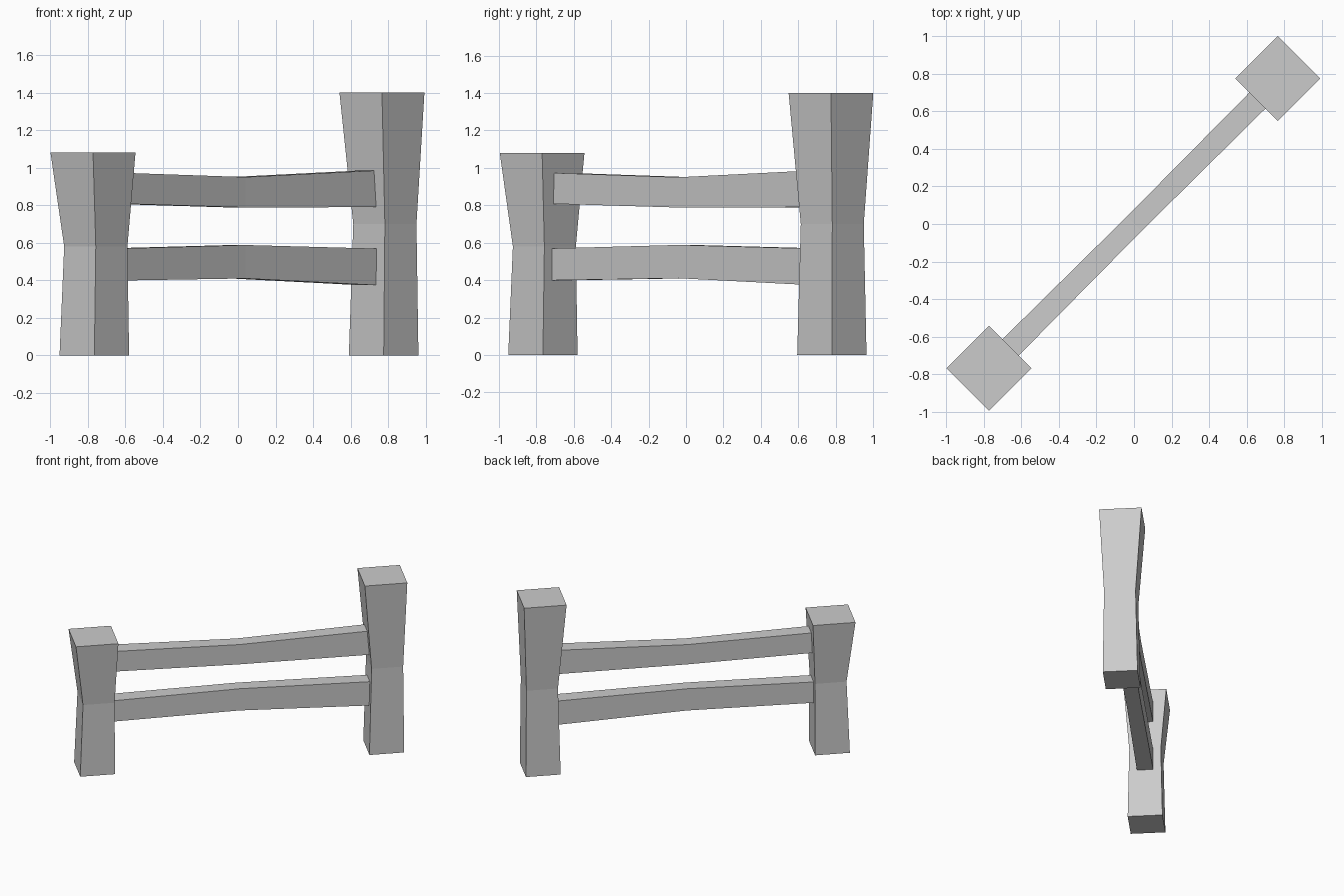
import bpy
import bmesh
from math import radians
from mathutils import Vector

cube = bpy.data.objects.get("Cube")
if cube:
    bpy.data.objects.remove(cube, do_unlink=True)

stone = bpy.data.materials.new("plain grey")
stone.use_nodes = True
grey = (0.6, 0.6, 0.6, 1)
stone.diffuse_color = grey
stone.node_tree.nodes["Principled BSDF"].inputs["Base Color"].default_value = grey


def loft(name, rings):
    """Join four-cornered rings into a closed bar lying on the diagonal."""
    bm = bmesh.new()
    loops = [[bm.verts.new(p) for p in ring] for ring in rings]
    for a, b in zip(loops, loops[1:]):
        for i in range(4):
            j = (i + 1) % 4
            bm.faces.new((a[i], a[j], b[j], b[i]))
    bm.faces.new(loops[0][::-1])
    bm.faces.new(loops[-1])
    bmesh.ops.recalc_face_normals(bm, faces=bm.faces)
    mesh = bpy.data.meshes.new(name)
    bm.to_mesh(mesh)
    bm.free()
    mesh.materials.append(stone)
    obj = bpy.data.objects.new(name, mesh)
    obj.rotation_euler.z = radians(45)
    bpy.context.collection.objects.link(obj)


CORNERS = ((-1, -1), (1, -1), (1, 1), (-1, 1))


def post(name, sections):
    # each section: height, centre along the fence, sideways shift, half width
    loft(name, [[Vector((u + a * h, v + b * h, z)) for a, b in CORNERS]
                for z, u, v, h in sections])


def rail(name, sections):
    # each section: position along the fence, half thickness, bottom, top
    loft(name, [[Vector((u, a * h, top if b > 0 else low)) for a, b in CORNERS]
                for u, h, low, top in sections])


# Waisted posts, flaring to the top
post("short_post", [(0, -1.082, 0, 0.131), (0.58, -1.071, 0, 0.119),
                    (1.08, -1.09, 0.002, 0.16)])
post("tall_post", [(0, 1.1, 0.003, 0.131), (0.7, 1.106, 0, 0.119),
                   (1.4, 1.09, 0.006, 0.16)])

# Slightly bent rails, with their ends set into the posts
rail("upper_rail", [(-1.03, 0.062, 0.81, 0.975), (0, 0.055, 0.788, 0.95),
                    (1.04, 0.061, 0.79, 0.987)])
rail("lower_rail", [(-1.03, 0.062, 0.398, 0.568), (0, 0.055, 0.41, 0.588),
                    (1.04, 0.061, 0.372, 0.568)])
